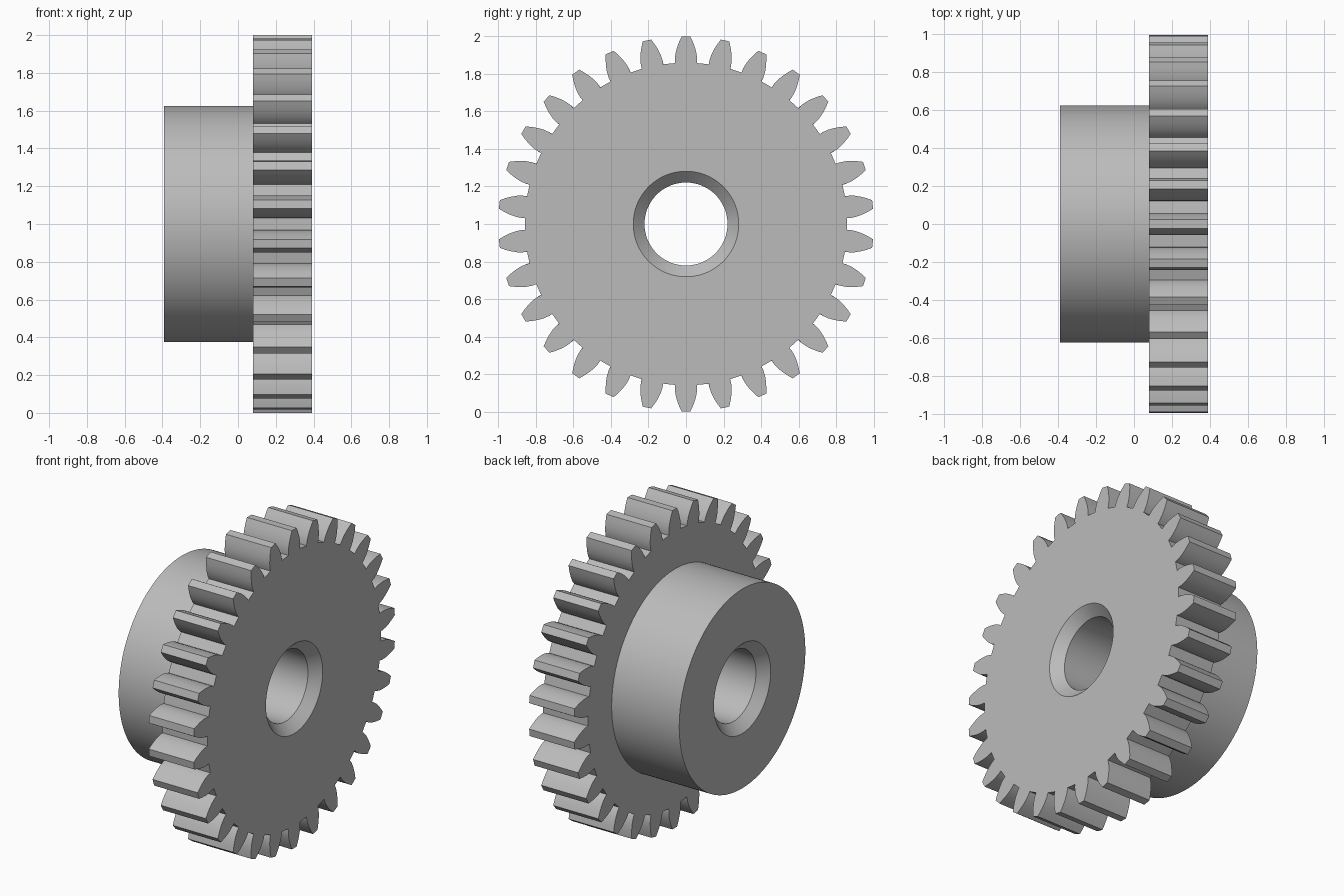
import bpy
import bmesh
from math import sin, cos, tan, acos, pi, radians, sqrt

if "Cube" in bpy.data.objects:
    bpy.data.objects.remove(bpy.data.objects["Cube"], do_unlink=True)

# Gear proportions, all derived from the tooth module
TEETH = 30
MODULE = 2 / (TEETH + 2)
TIP = 1.0
PITCH = MODULE * TEETH / 2
ROOT = PITCH - 1.25 * MODULE
BASE = PITCH * cos(radians(20))
HUB, CHAMFER, BORE = 10 * MODULE, 0.281, 0.221
BACK, STEP, FACE = -6.25 * MODULE, 1.25 * MODULE, 6.25 * MODULE
BEVEL = CHAMFER - BORE
FLANK_STEPS = 5


def involute(angle):
    return tan(angle) - angle


def tooth_flank():
    """Half a tooth as (radius, half angle), from root to tip."""
    base_half = pi / (2 * TEETH) + involute(radians(20))
    points = [(ROOT, base_half)]
    for i in range(FLANK_STEPS):
        r = BASE + (TIP - BASE) * i / (FLANK_STEPS - 1)
        points.append((r, base_half - involute(acos(min(1, BASE / r)))))
    return points


def gear_outline():
    flank = tooth_flank()
    tooth = [(r, -a) for r, a in flank] + [(r, a) for r, a in reversed(flank)]
    return [(r, a + 2 * pi * t / TEETH) for t in range(TEETH) for r, a in tooth]


outline = gear_outline()
count = len(outline)
per_tooth = count // TEETH


def circle(radius):
    # Evenly spaced, with the middle of each tooth lined up with the outline
    mid = (per_tooth - 1) / 2
    return [(radius, 2 * pi * (i - mid) / count) for i in range(count)]


# Cross-section loops: bore, hub, toothed wheel, and back to the bore
sections = [
    (BACK + BEVEL, circle(BORE)),
    (BACK, circle(CHAMFER)),
    (BACK, circle(HUB)),
    (STEP, circle(HUB)),
    (STEP, outline),
    (FACE, outline),
    (FACE, circle(CHAMFER)),
    (FACE - BEVEL, circle(BORE)),
]

bm = bmesh.new()
rings = [[bm.verts.new((x, r * sin(a), 1 + r * cos(a))) for r, a in loop]
         for x, loop in sections]
for k, ring in enumerate(rings):
    following = rings[(k + 1) % len(rings)]
    for i in range(count):
        j = (i + 1) % count
        bm.faces.new((ring[i], ring[j], following[j], following[i]))
bmesh.ops.recalc_face_normals(bm, faces=bm.faces)
mesh = bpy.data.meshes.new("spur_gear")
bm.to_mesh(mesh)
bm.free()

# Plain grey metal
grey = bpy.data.materials.new("light_grey")
grey.use_nodes = True
colour = (0.5, 0.5, 0.5, 1)
grey.diffuse_color = colour
grey.node_tree.nodes["Principled BSDF"].inputs["Base Color"].default_value = colour
mesh.materials.append(grey)

gear = bpy.data.objects.new("spur_gear", mesh)
bpy.context.collection.objects.link(gear)
bpy.ops.object.select_all(action="DESELECT")
gear.select_set(True)
bpy.context.view_layer.objects.active = gear
bpy.ops.object.shade_smooth_by_angle(angle=radians(25))
